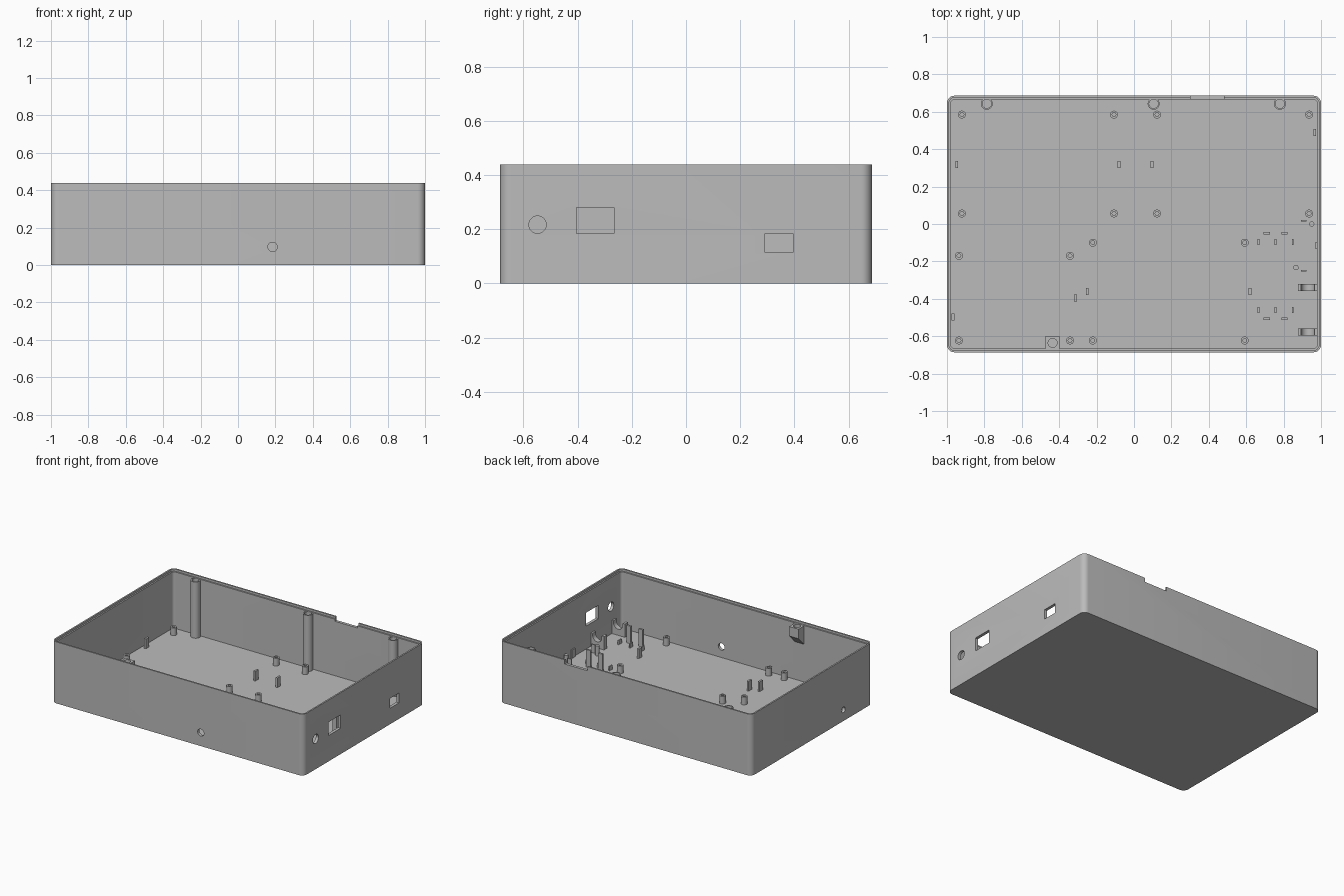
import bpy, bmesh, math
from mathutils import Matrix, Vector

old = bpy.data.objects.get("Cube")
if old:
    bpy.data.objects.remove(old, do_unlink=True)

grey = bpy.data.materials.new("plain_grey")
grey.use_nodes = True
COLOUR = (0.5, 0.5, 0.5, 1)
grey.diffuse_color = COLOUR
grey.node_tree.nodes["Principled BSDF"].inputs["Base Color"].default_value = COLOUR

HX, HY, H = 1.0, 0.686, 0.44      # half width, half depth, height
FLOOR, LEDGE = 0.02, 0.425        # floor top, lid ledge
made = []


def finish(name, bm):
    bmesh.ops.recalc_face_normals(bm, faces=bm.faces)
    mesh = bpy.data.meshes.new(name)
    bm.to_mesh(mesh)
    bm.free()
    mesh.materials.append(grey)
    ob = bpy.data.objects.new(name, mesh)
    bpy.context.scene.collection.objects.link(ob)
    made.append(ob)
    return ob


def skin(name, loops):
    """Join a stack of matching closed loops and cap both ends."""
    bm = bmesh.new()
    rings = [[bm.verts.new(p) for p in loop] for loop in loops]
    n = len(rings[0])
    for a, b in zip(rings, rings[1:]):
        for i in range(n):
            j = (i + 1) % n
            bm.faces.new((a[i], a[j], b[j], b[i]))
    bm.faces.new(rings[0][::-1])
    bm.faces.new(rings[-1])
    return finish(name, bm)


def rounded(inset, z, radius=0.04, steps=8):
    r = radius - inset
    pts = []
    for q, (sx, sy) in enumerate([(1, 1), (-1, 1), (-1, -1), (1, -1)]):
        for k in range(steps + 1):
            a = math.pi / 2 * (q + k / steps)
            pts.append((sx * (HX - radius) + r * math.cos(a),
                        sy * (HY - radius) + r * math.sin(a), z))
    return pts


def circle(x, y, z, r, n=24):
    return [(x + r * math.cos(math.tau * i / n), y + r * math.sin(math.tau * i / n), z)
            for i in range(n)]


def tube(name, x, y, top, r, bore, depth):
    z0 = FLOOR - 0.005
    return skin(name, [circle(x, y, z0, r), circle(x, y, top, r),
                       circle(x, y, top, bore), circle(x, y, top - depth, bore)])


def plate(name, x, y, sx, sy, top):
    z0 = FLOOR - 0.005
    bm = bmesh.new()
    add_box(bm, (x, y, (z0 + top) / 2), (sx, sy, top - z0))
    return finish(name, bm)


def add_box(bm, centre, size):
    bmesh.ops.create_cube(bm, size=1, matrix=Matrix.Translation(centre)
                          @ Matrix.Diagonal((*size, 1)))


def add_rod(bm, centre, axis, r, length):
    turn = Vector(axis).to_track_quat('Z', 'Y').to_matrix().to_4x4()
    bmesh.ops.create_cone(bm, cap_ends=True, segments=32, radius1=r, radius2=r,
                          depth=length, matrix=Matrix.Translation(centre) @ turn)


def cut(target, bm):
    cutter = finish("cutter", bm)
    cutter.hide_render = True
    made.remove(cutter)
    mod = target.modifiers.new("openings", 'BOOLEAN')
    mod.operation, mod.solver, mod.object = 'DIFFERENCE', 'EXACT', cutter
    bpy.context.view_layer.objects.active = target
    bpy.ops.object.modifier_apply(modifier=mod.name)
    bpy.data.objects.remove(cutter, do_unlink=True)


def extrude(name, profile, offset):
    bm = bmesh.new()
    face = bm.faces.new([bm.verts.new(p) for p in profile])
    out = bmesh.ops.extrude_face_region(bm, geom=[face])
    bmesh.ops.translate(bm, vec=offset, verts=[v for v in out["geom"]
                                               if isinstance(v, bmesh.types.BMVert)])
    if face.is_valid and len(face.edges) and all(len(e.link_faces) < 2 for e in face.edges):
        bm.faces.new(face.verts)
    return finish(name, bm)


# Open tray with a stepped rim
shell = skin("case_shell", [rounded(0, 0), rounded(0, H), rounded(0.011, H),
                            rounded(0.011, LEDGE), rounded(0.021, LEDGE),
                            rounded(0.021, FLOOR)])

# Wall openings and the rim notch
bm = bmesh.new()
add_rod(bm, (0.185, -HY, 0.097), (0, 1, 0), 0.025, 0.1)
add_rod(bm, (HX, -0.548, 0.217), (1, 0, 0), 0.032, 0.1)
add_rod(bm, (-HX, -0.355, 0.08), (1, 0, 0), 0.02, 0.1)
add_box(bm, (HX, -0.335, 0.233), (0.1, 0.14, 0.096))
add_box(bm, (HX, 0.343, 0.15), (0.1, 0.104, 0.07))
add_box(bm, (0.392, HY, H), (0.18, 0.1, 0.06))
cut(shell, bm)

# Tall lid screw posts along the back wall
for x in (-0.787, 0.105, 0.78):
    tube("lid_post", x, 0.643, LEDGE - 0.002, 0.032, 0.024, 0.1)

# Short board standoffs
spots = [(x, y) for x in (-0.92, -0.107, 0.123, 0.936) for y in (0.585, 0.056)]
spots += [(x, y) for x in (-0.936, -0.342) for y in (-0.17, -0.623)]
spots += [(x, y) for x in (-0.22, 0.592) for y in (-0.1, -0.623)]
for x, y in spots:
    tube("board_standoff", x, y, 0.075, 0.021, 0.01, 0.05)

# Thin board clips
for x, y in [(-0.947, 0.318), (-0.08, 0.318), (0.096, 0.318), (0.966, 0.49),
             (-0.25, -0.36), (-0.313, -0.395), (-0.968, -0.498), (0.62, -0.36)]:
    plate("board_clip", x, y, 0.014, 0.037, 0.09)

# Module holder: tall end clips and low support ribs
for side in (-1, 1):
    for x in (0.71, 0.805):
        plate("holder_clip", x, -0.278 + side * 0.228, 0.034, 0.014, 0.145)
    for x in (0.666, 0.757, 0.848):
        plate("holder_rib", x, -0.278 + side * 0.182, 0.009, 0.034, 0.05)

# U-shaped cradles beside the right wall
for y in (-0.34, -0.577):
    arc = [(0.93 + 0.036 * math.cos(a), y - 0.018, 0.1 + 0.036 * math.sin(a))
           for a in [math.pi * (1 + k / 12) for k in range(13)]]
    z0, z1 = FLOOR - 0.005, 0.115
    ring = [(0.98, y - 0.018, z1), (0.98, y - 0.018, z0),
            (0.876, y - 0.018, z0), (0.876, y - 0.018, z1), (0.894, y - 0.018, z1)]
    ring += arc + [(0.966, y - 0.018, z1)]
    skin("cradle", [ring, [(px, y + 0.018, pz) for px, _, pz in ring]])

# Locating pins and small stops
for x, y in [(0.95, 0.0), (0.866, -0.233)]:
    skin("locating_pin", [circle(x, y, FLOOR - 0.005, 0.014),
                          circle(x, y, 0.09, 0.014)])
plate("pin_stop", 0.908, 0.018, 0.03, 0.008, 0.08)
plate("pin_stop", 0.908, -0.25, 0.03, 0.01, 0.08)
plate("wall_stop", 0.976, -0.115, 0.01, 0.037, 0.08)

# Corbelled screw block on the front wall
side = [(-0.672, 0.423), (-0.6, 0.423), (-0.6, 0.355), (-0.672, 0.283)]
block = skin("front_screw_block", [[(x, y, z) for y, z in side] for x in (-0.472, -0.398)])
bm = bmesh.new()
add_rod(bm, (-0.435, -0.636, 0.42), (0, 0, 1), 0.024, 0.12)
cut(block, bm)

# Smooth the round surfaces, keep hard edges
bpy.ops.object.select_all(action='DESELECT')
for ob in made:
    ob.select_set(True)
bpy.context.view_layer.objects.active = shell
bpy.ops.object.shade_smooth_by_angle(angle=math.radians(30))
